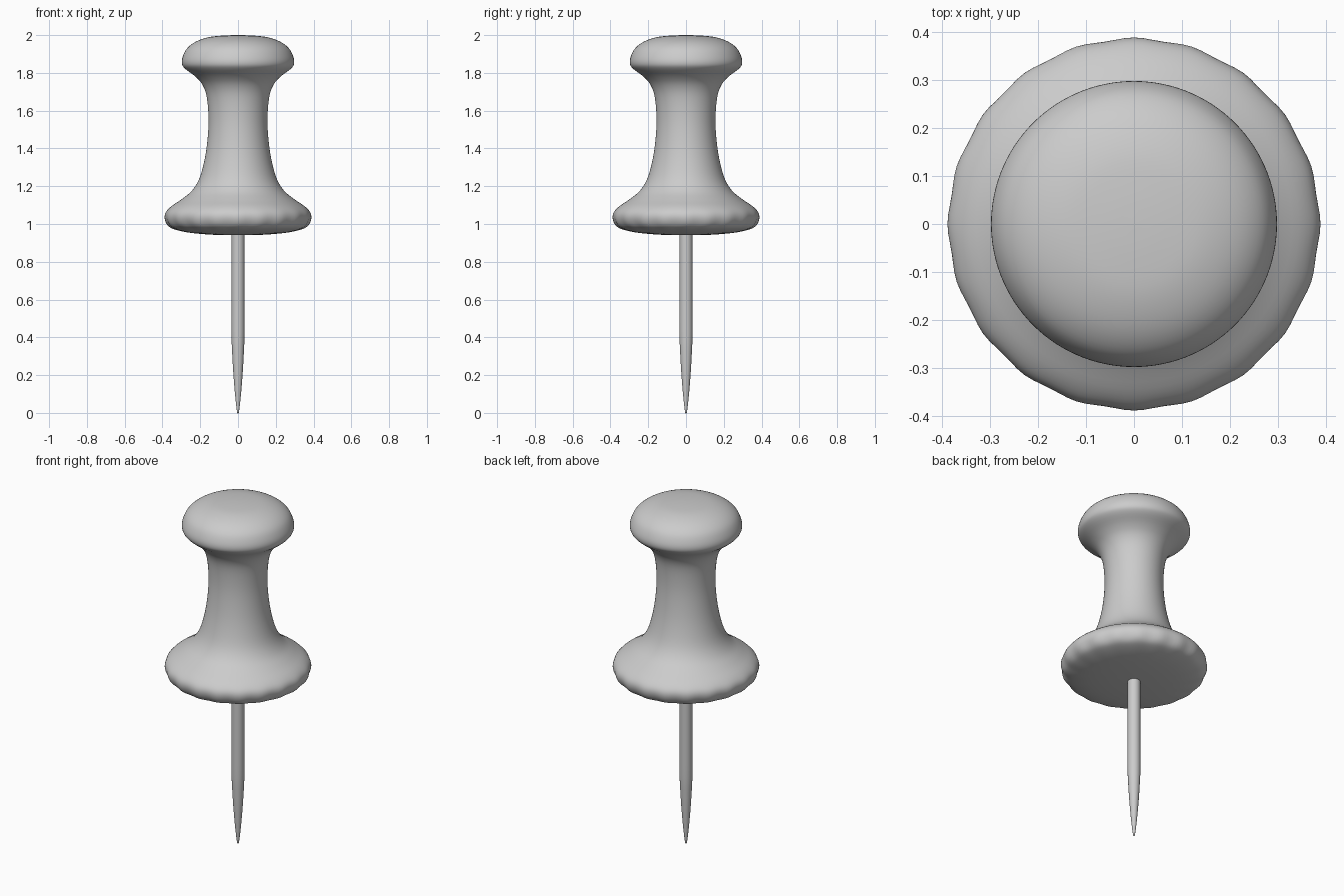
import bpy, bmesh
from math import sin, cos, pi

if "Cube" in bpy.data.objects:
    bpy.data.objects.remove(bpy.data.objects["Cube"])


def smooth_profile(pts, steps):
    """Catmull-Rom curve through (radius, z) points."""
    p = [pts[0]] + pts + [pts[-1]]
    out = []
    for i in range(1, len(p) - 2):
        a, b, c, d = p[i - 1:i + 3]
        for s in range(steps):
            t = s / steps
            out.append(tuple(0.5 * (2 * b[k] + (c[k] - a[k]) * t
                       + (2 * a[k] - 5 * b[k] + 4 * c[k] - d[k]) * t * t
                       + (3 * b[k] - a[k] - 3 * c[k] + d[k]) * t ** 3) for k in (0, 1)))
    return out + [pts[-1]]


def lathe(name, pts, segs, steps=4, ripple=None):
    bm = bmesh.new()
    rings = []
    for r, z in smooth_profile(pts, steps):
        if r < 1e-4:
            rings.append([bm.verts.new((0, 0, z))] * segs)
            continue
        ring = []
        for i in range(segs):
            a = 2 * pi * i / segs
            rr = r * (1 + (ripple(z, r) * cos(20 * a) if ripple else 0))
            ring.append(bm.verts.new((rr * cos(a), rr * sin(a), z)))
        rings.append(ring)
    for lo, hi in zip(rings, rings[1:]):
        for i in range(segs):
            j = (i + 1) % segs
            quad = list(dict.fromkeys((lo[i], lo[j], hi[j], hi[i])))
            bm.faces.new(quad)
    bmesh.ops.recalc_face_normals(bm, faces=bm.faces[:])
    for f in bm.faces:
        f.smooth = True
    me = bpy.data.meshes.new(name)
    bm.to_mesh(me)
    bm.free()
    obj = bpy.data.objects.new(name, me)
    bpy.context.collection.objects.link(obj)
    return obj


# Turned handle: flange, waist and domed head, with faint scallops on the flange rim
handle = [(0, 0.94), (0.13, 0.943), (0.25, 0.953), (0.33, 0.97), (0.367, 0.99),
          (0.385, 1.025), (0.382, 1.06), (0.355, 1.092), (0.30, 1.13), (0.245, 1.175),
          (0.205, 1.24), (0.177, 1.34), (0.161, 1.45), (0.156, 1.56), (0.165, 1.67),
          (0.187, 1.735), (0.225, 1.78), (0.28, 1.822), (0.297, 1.85), (0.292, 1.888),
          (0.268, 1.932), (0.22, 1.967), (0.15, 1.99), (0.07, 1.998), (0, 2.0)]
lathe("handle", handle, 120,
      ripple=lambda z, r: 0.009 * max(0, 1 - abs(z - 1.0) / 0.09) * min(1, r / 0.3))

# Steel pin with a tapered point
pin = [(0, 0), (0.005, 0.004), (0.015, 0.09), (0.024, 0.2), (0.03, 0.3), (0.034, 0.4),
       (0.034, 0.6), (0.034, 0.8), (0.034, 0.95)]
lathe("pin", pin, 32)
